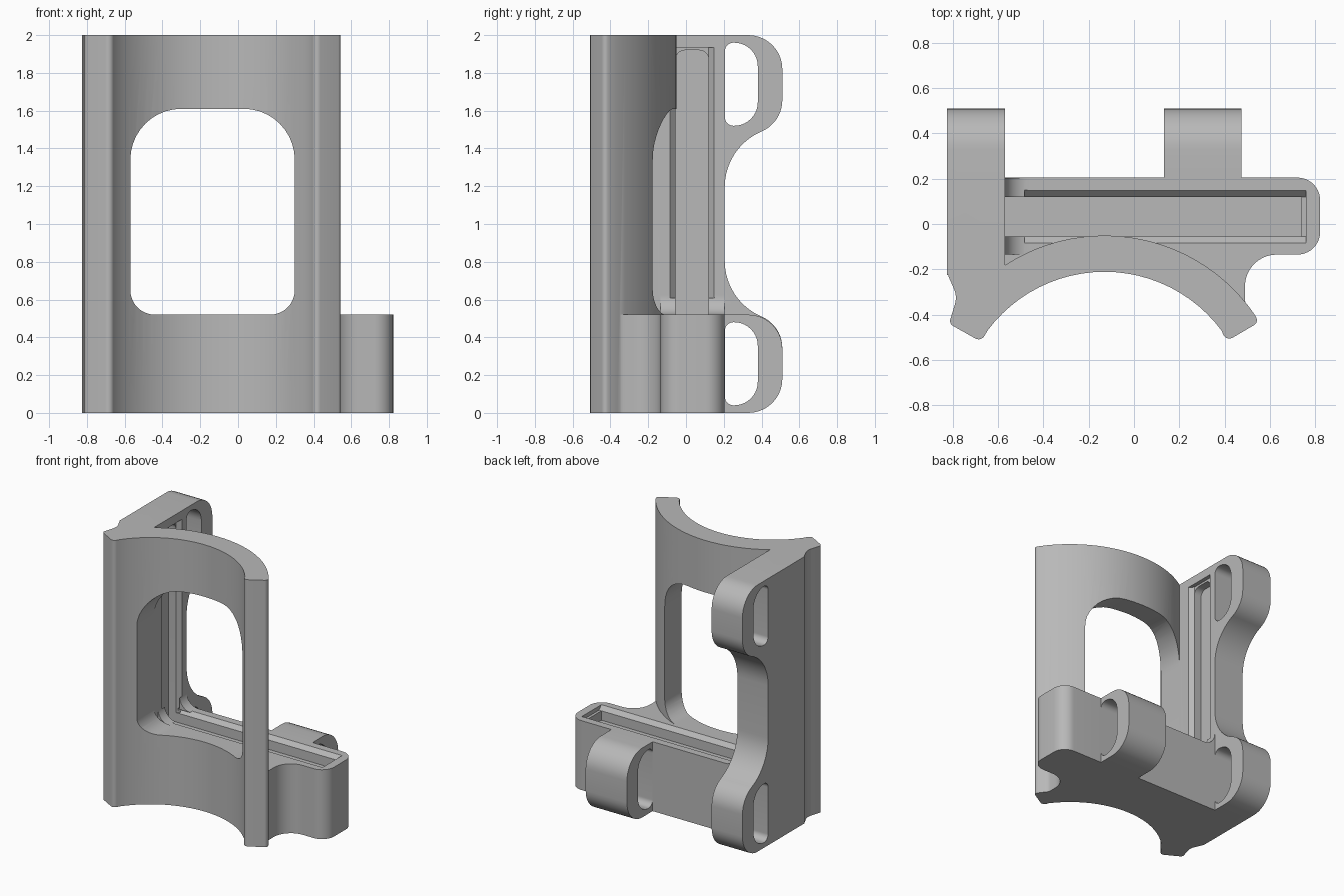
import bpy, bmesh
from math import sin, cos, tan, radians
from mathutils import Vector

cube = bpy.data.objects.get("Cube")
if cube:
    bpy.data.objects.remove(cube, do_unlink=True)

grey = bpy.data.materials.new("plain grey")
grey.use_nodes = True
COLOUR = (0.48, 0.48, 0.48, 1)
grey.diffuse_color = COLOUR
grey.node_tree.nodes["Principled BSDF"].inputs["Base Color"].default_value = COLOUR


def rounded(corners, steps=10):
    """Outline from (a, b, radius) corners, with each corner rounded."""
    out, n = [], len(corners)
    for i, c in enumerate(corners):
        p = Vector(c[:2])
        r = c[2] if len(c) > 2 else 0
        if r == 0:
            out.append(p)
            continue
        u = (Vector(corners[i - 1][:2]) - p).normalized()
        v = (Vector(corners[(i + 1) % n][:2]) - p).normalized()
        half = u.angle(v) / 2
        centre = p + (u + v).normalized() * (r / sin(half))
        start = p + u * (r / tan(half)) - centre
        end = p + v * (r / tan(half)) - centre
        turn = start.angle_signed(end)
        for k in range(steps + 1):
            a = -turn * k / steps
            out.append(centre + Vector((start.x * cos(a) - start.y * sin(a),
                                        start.x * sin(a) + start.y * cos(a))))
    return out


def arc(r, a0, a1, n=24):
    """Points on a circle around the saddle's axis."""
    angles = [radians(a0 + (a1 - a0) * k / n) for k in range(n + 1)]
    return [(-0.13 + r * cos(a), -0.855 + r * sin(a)) for a in angles]


def prism(name, corners, axis, lo, hi):
    """Extrude a rounded outline along an axis."""
    place = {"x": lambda p, t: (t, p[0], p[1]),
             "y": lambda p, t: (p[0], t, p[1]),
             "z": lambda p, t: (p[0], p[1], t)}[axis]
    pts = rounded(corners)
    bm = bmesh.new()
    a = [bm.verts.new(place(p, lo)) for p in pts]
    b = [bm.verts.new(place(p, hi)) for p in pts]
    bm.faces.new(a)
    bm.faces.new(b)
    for i in range(len(pts)):
        j = (i + 1) % len(pts)
        bm.faces.new((a[i], a[j], b[j], b[i]))
    bmesh.ops.recalc_face_normals(bm, faces=bm.faces)
    mesh = bpy.data.meshes.new(name)
    bm.to_mesh(mesh)
    bm.free()
    mesh.materials.append(grey)
    ob = bpy.data.objects.new(name, mesh)
    bpy.context.collection.objects.link(ob)
    return ob


def combine(target, tool, operation):
    """Apply a boolean and remove the tool object."""
    mod = target.modifiers.new(operation, "BOOLEAN")
    mod.operation, mod.object, mod.solver = operation, tool, "EXACT"
    bpy.context.view_layer.objects.active = target
    bpy.ops.object.modifier_apply(modifier=mod.name)
    bpy.data.objects.remove(tool, do_unlink=True)


def rect(a0, a1, b0, b1):
    return [(a0, b0), (a1, b0), (a1, b1), (a0, b1)]


H, BASE = 2.0, 0.52

# Curved saddle with rounded lips
bracket = prism("bracket", arc(0.644, 143.5, 36.5)
                + [(0.405, -0.52, 0.03), (0.55, -0.435, 0.025)]
                + arc(0.804, 34, 123)
                + [(-0.7, -0.1), (-0.82, -0.15), (-0.82, -0.23),
                   (-0.78, -0.32, 0.1), (-0.817, -0.44, 0.025),
                   (-0.675, -0.52, 0.03)], "z", 0, H)

# Window through the saddle
combine(bracket, prism("window_cutter", [
    (-0.57, BASE, 0.13), (0.3, BASE, 0.13), (0.3, 1.61, 0.27),
    (-0.57, 1.61, 0.27)], "y", -1, 0.1), "DIFFERENCE")

# Side wall with an upper and a lower lug
lower = [(0.51, 0, 0.18), (0.51, 0.463, 0.18), (0.205, 0.593, 0.32)]
upper = [(y, H - z, r) for y, z, r in reversed(lower)]
combine(bracket, prism("side_wall", [(-0.225, 0)] + lower + upper
                       + [(-0.225, H)], "x", -0.825, -0.57), "UNION")

# Low base holding the slot
combine(bracket, prism("base", [
    (-0.7, 0.205), (0.822, 0.205, 0.1), (0.822, -0.135, 0.1),
    (0.49, -0.135, 0.14), (0.49, -0.35, 0.06), (0.53, -0.4)]
    + arc(0.72, 35, 125) + [(-0.7, -0.2)], "z", 0, BASE), "UNION")

# Back lug on the base
combine(bracket, prism("back_lug", [
    (0.18, 0), (0.51, 0, 0.18), (0.51, BASE, 0.18), (0.18, BASE)],
    "x", 0.133, 0.475), "UNION")

# Fillet between base and wall
combine(bracket, prism("corner_fillet", [
    (-0.58, 0.5), (-0.46, 0.5), (-0.46, BASE), (-0.57, BASE, 0.1),
    (-0.57, 0.63), (-0.58, 0.63)], "y", -0.134, 0.204), "UNION")

# Strap holes through the lugs
for z in (0.04, 1.52):
    combine(bracket, prism("strap_hole", [
        (0.206, z, 0.045), (0.38, z, 0.125), (0.38, z + 0.44, 0.125),
        (0.206, z + 0.44, 0.045)], "x", -1, 1), "DIFFERENCE")

# Panel slot in the base and groove in the wall, with eased edges
Y0, Y1, EASE = -0.055, 0.12, 0.03
combine(bracket, prism("base_slot", rect(-0.66, 0.74, Y0, Y1),
                       "z", 0.42, 0.6), "DIFFERENCE")
combine(bracket, prism("wall_groove", [
    (Y0, 0.42), (Y1, 0.42), (Y1, 1.92, 0.05), (Y0, 1.92, 0.05)],
    "x", -0.66, -0.45), "DIFFERENCE")
combine(bracket, prism("slot_lead_in", [
    (Y0 - EASE, BASE + 0.001), (Y1 + EASE, BASE + 0.001),
    (Y1, BASE - EASE), (Y0, BASE - EASE)], "x", -0.59, 0.76), "DIFFERENCE")
combine(bracket, prism("groove_lead_in", [
    (-0.569, Y0 - EASE), (-0.569, Y1 + EASE), (-0.6, Y1), (-0.6, Y0)],
    "z", BASE - EASE, 1.935), "DIFFERENCE")

# Smooth curved faces, sharp edges
bpy.ops.object.select_all(action="DESELECT")
bracket.select_set(True)
bpy.context.view_layer.objects.active = bracket
bpy.ops.object.shade_smooth_by_angle(angle=radians(30))
